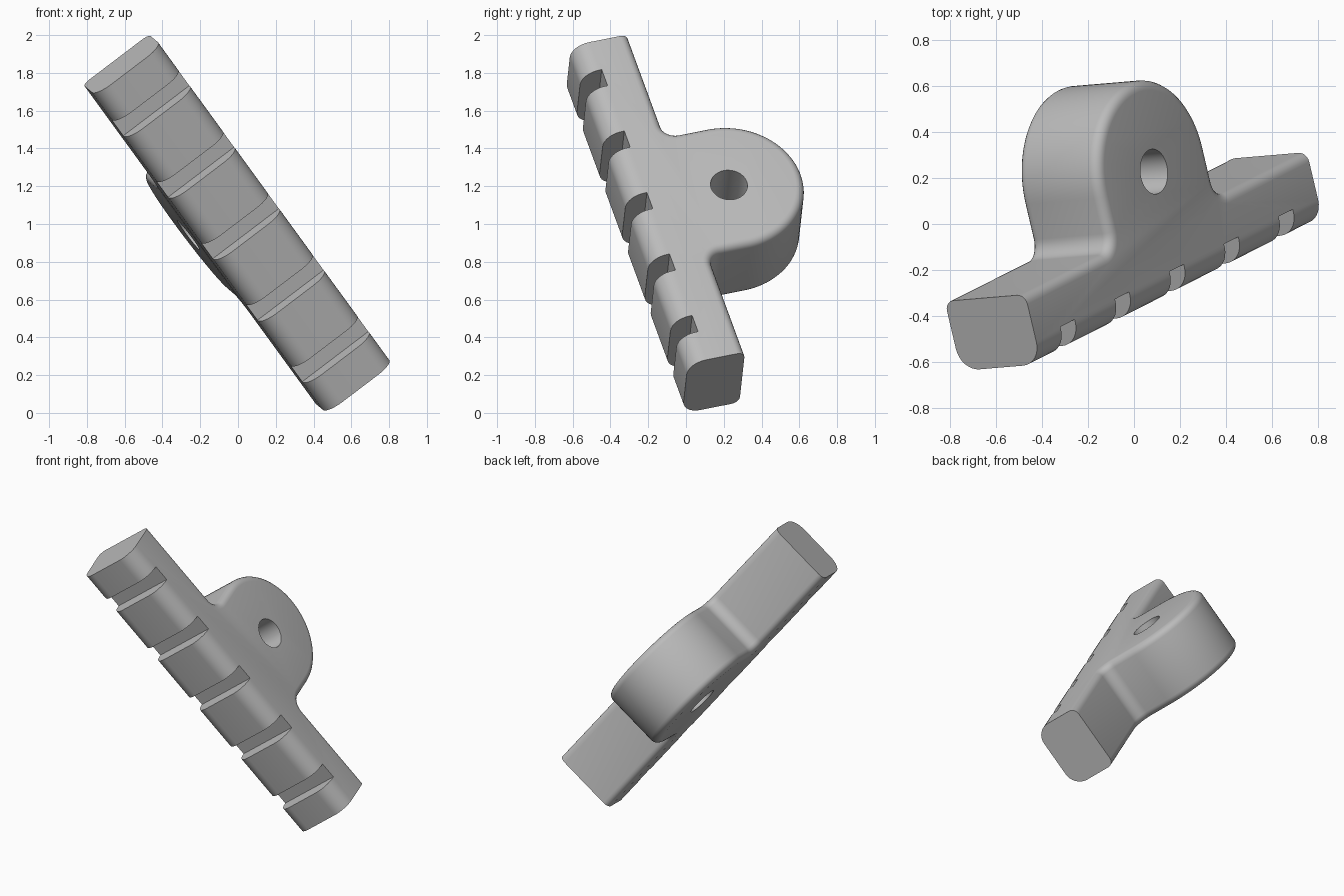
import bpy, bmesh, math
from mathutils import Vector, Matrix

cube = bpy.data.objects.get("Cube")
if cube:
    bpy.data.objects.remove(cube, do_unlink=True)

# Local frame: x along the bar, y towards the lug, z along the hole axis
HALF_LEN, HALF_H, HALF_W = 1.085, 0.158, 0.22
LUG_R, LUG_Y, FILLET = 0.4, 0.393, 0.075
HOLE_R = 0.098
NOTCH_STEP, NOTCH_W, NOTCH_FLOOR = 0.42, 0.11, -0.045


def arc(cx, cy, r, start, end, steps):
    angles = [math.radians(start + (end - start) * i / steps) for i in range(steps + 1)]
    return [(cx + r * math.cos(a), cy + r * math.sin(a)) for a in angles]


def new_object(name, bm):
    mesh = bpy.data.meshes.new(name)
    bm.to_mesh(mesh)
    bm.free()
    ob = bpy.data.objects.new(name, mesh)
    bpy.context.collection.objects.link(ob)
    return ob


def cut(target, cutter):
    cutter.hide_render = True
    mod = target.modifiers.new("cut", 'BOOLEAN')
    mod.operation, mod.solver, mod.object = 'DIFFERENCE', 'EXACT', cutter
    bpy.context.view_layer.objects.active = target
    bpy.ops.object.modifier_apply(modifier=mod.name)
    bpy.data.objects.remove(cutter, do_unlink=True)


# Side profile: bar with a rounded lug blended in by fillets
side = LUG_R + FILLET
profile = [(-HALF_LEN, -HALF_H), (HALF_LEN, -HALF_H), (HALF_LEN, HALF_H)]
profile += arc(side, HALF_H + FILLET, FILLET, 270, 180, 8)
profile += arc(0, LUG_Y, LUG_R, 0, 180, 48)
profile += arc(-side, HALF_H + FILLET, FILLET, 0, -90, 8)
profile += [(-HALF_LEN, HALF_H)]

bm = bmesh.new()
face = bm.faces.new([bm.verts.new((x, y, -HALF_W)) for x, y in profile])
ext = bmesh.ops.extrude_face_region(bm, geom=[face])
top = [v for v in ext["geom"] if isinstance(v, bmesh.types.BMVert)]
bmesh.ops.translate(bm, vec=(0, 0, 2 * HALF_W), verts=top)
bmesh.ops.recalc_face_normals(bm, faces=bm.faces)


# Round the long edges: wide at the notched face, narrow on the lug side
def round_edges(radius, segments, upper):
    edges = []
    for e in bm.edges:
        a, b = (v.co for v in e.verts)
        rim = abs(a.z - b.z) < 1e-4 and abs(abs(a.z) - HALF_W) < 1e-4
        is_end = abs(a.x - b.x) < 1e-5 and abs(abs(a.x) - HALF_LEN) < 1e-4
        if rim and not is_end and ((a.y + b.y) / 2 > 0) == upper:
            edges.append(e)
    bmesh.ops.bevel(bm, geom=edges, offset=radius, offset_type='OFFSET',
                    segments=segments, profile=0.5, affect='EDGES', clamp_overlap=False)


round_edges(0.045, 5, True)
round_edges(0.1, 8, False)
bracket = new_object("notched_bar_with_lug", bm)

# Five notches across the front of the bar
bm = bmesh.new()
for i in range(-2, 3):
    place = Matrix.Translation((i * NOTCH_STEP, NOTCH_FLOOR - 0.2, 0))
    bmesh.ops.create_cube(bm, size=1, matrix=place @ Matrix.Diagonal((NOTCH_W, 0.4, 1, 1)))
cut(bracket, new_object("notch_cutter", bm))

# Pivot hole through the lug
bm = bmesh.new()
bmesh.ops.create_cone(bm, cap_ends=True, segments=48, radius1=HOLE_R, radius2=HOLE_R,
                      depth=1, matrix=Matrix.Translation((0, LUG_Y, 0)))
cut(bracket, new_object("hole_cutter", bm))

# Tilt the part into its pose
along = Vector((0.564, 0.285, -0.775)).normalized()
across = Vector((0.80, 0.07, 0.595))
across = (across - along * across.dot(along)).normalized()
outward = across.cross(along)
pose = Matrix((along, outward, across)).transposed().to_4x4()
bracket.data.transform(Matrix.Translation((0, -0.163, 1)) @ pose)

# Plain grey finish
grey = bpy.data.materials.new("plain_grey")
grey.use_nodes = True
color = (0.5, 0.5, 0.5, 1)
grey.diffuse_color = color
grey.node_tree.nodes["Principled BSDF"].inputs["Base Color"].default_value = color
bracket.data.materials.clear()
bracket.data.materials.append(grey)

bpy.ops.object.select_all(action='DESELECT')
bracket.select_set(True)
bpy.context.view_layer.objects.active = bracket
bpy.ops.object.shade_smooth_by_angle(angle=math.radians(30))
